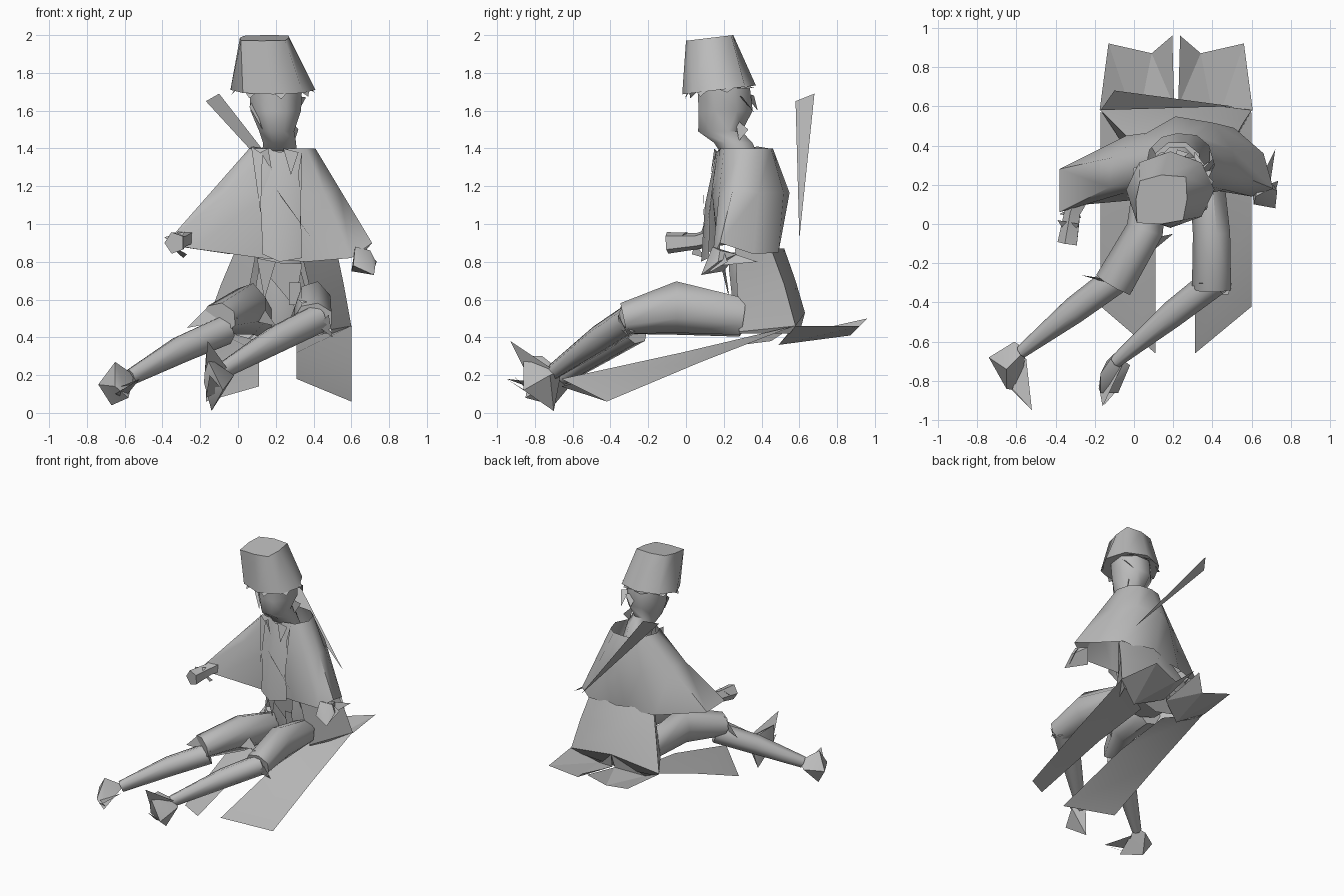
import bpy, bmesh, math
from mathutils import Vector

grey = bpy.data.materials.new("plain grey")
grey.diffuse_color = (0.5, 0.5, 0.5, 1)


def finish(name, bm, angle=40):
    """Turn a bmesh into a named, smooth-by-angle object."""
    bmesh.ops.recalc_face_normals(bm, faces=bm.faces)
    me = bpy.data.meshes.new(name)
    bm.to_mesh(me)
    bm.free()
    ob = bpy.data.objects.new(name, me)
    bpy.context.collection.objects.link(ob)
    me.materials.append(grey)
    bpy.ops.object.select_all(action='DESELECT')
    ob.select_set(True)
    bpy.context.view_layer.objects.active = ob
    bpy.ops.object.shade_smooth_by_angle(angle=math.radians(angle))
    return ob


def loft(name, rings, closed=True, cap0=False, cap1=False, angle=50):
    """Skin a series of point rows."""
    bm = bmesh.new()
    rows = [[bm.verts.new(p) for p in r] for r in rings]
    n = len(rows[0])
    for a, b in zip(rows, rows[1:]):
        for i in range(n if closed else n - 1):
            j = (i + 1) % n
            bm.faces.new((a[i], a[j], b[j], b[i]))
    if cap0:
        bm.faces.new(rows[0])
    if cap1:
        bm.faces.new(rows[-1])
    return finish(name, bm, angle)


def ellipse(cx, cy, z, rx, ry, n=8, tilt=0.0, phase=0.5):
    """Horizontal ring; tilt raises it towards the back."""
    out = []
    for i in range(n):
        t = 2 * math.pi * (i + phase) / n
        x, y = math.cos(t) * rx, math.sin(t) * ry
        out.append((cx + x, cy + y, z + y * tilt))
    return out


def tube(name, pts, radii, n=7):
    """Limb along a path with (side, up) radii at each point."""
    pts = [Vector(p) for p in pts]
    rings = []
    for i, p in enumerate(pts):
        d = (pts[min(i + 1, len(pts) - 1)] - pts[max(i - 1, 0)]).normalized()
        u = d.cross(Vector((0, 0, 1))).normalized()
        v = u.cross(d)
        a, b = radii[i]
        rings.append([p + u * a * math.cos(2 * math.pi * k / n)
                      + v * b * math.sin(2 * math.pi * k / n) for k in range(n)])
    return loft(name, rings, True, True, True, 60)


def hull(name, pts):
    bm = bmesh.new()
    for p in pts:
        bm.verts.new(p)
    r = bmesh.ops.convex_hull(bm, input=bm.verts)
    junk = [g for g in r["geom_interior"] + r["geom_unused"] if isinstance(g, bmesh.types.BMVert)]
    if junk:
        bmesh.ops.delete(bm, geom=list(set(junk)), context='VERTS')
    return finish(name, bm, 45)


def sheet(name, polys):
    """Loose flat plates."""
    bm = bmesh.new()
    for poly in polys:
        bm.faces.new([bm.verts.new(p) for p in poly])
    return finish(name, bm, 20)


# Hat: tapering bucket, round rim to squarish tilted top, ragged edge
crown = [(.27, .125), (.265, .24), (.14, .25), (.03, .22), (.01, .125), (.015, .005), (.14, .0), (.25, .02)]
loft("hat", [ellipse(.185, .175, 1.71, .225, .195, 8, .12, 0),
             [(x, y, 1.97 + .12 * y) for x, y in crown]], cap0=True, cap1=True, angle=60)
rim = []
for k in range(8):
    t = 2 * math.pi * k / 8 + .2
    a, b = t - .35, t + .35
    rim.append([(.185 + .2 * math.cos(a), .18 + .17 * math.sin(a), 1.72),
                (.185 + .2 * math.cos(b), .18 + .17 * math.sin(b), 1.73),
                (.185 + .225 * math.cos(t), .18 + .19 * math.sin(t), 1.69 + .03 * math.sin(t))])
sheet("hat_rim", rim)

# Head narrowing into the neck, with hair tufts
loft("head", [ellipse(.2, .2, 1.72, .15, .15),
              ellipse(.2, .21, 1.60, .145, .155),
              ellipse(.205, .18, 1.49, .10, .125),
              ellipse(.22, .25, 1.43, .095, .11),
              ellipse(.22, .30, 1.34, .10, .10)], cap0=True, cap1=True, angle=60)
sheet("hair_tufts", [[(.3, .28, 1.68), (.36, .3, 1.67), (.31, .37, 1.58)],
                     [(.27, .26, 1.56), (.32, .33, 1.50), (.3, .28, 1.44)],
                     [(.06, .12, 1.62), (.08, .16, 1.66), (.13, .08, 1.5)],
                     [(.2, .3, 1.7), (.28, .36, 1.68), (.22, .38, 1.6)]])

# Wide cape-like coat, from collar to hem
top = [(.09, .20, 1.40), (.06, .28, 1.40), (.08, .38, 1.41), (.14, .44, 1.4), (.22, .46, 1.4),
       (.32, .45, 1.4), (.38, .40, 1.4), (.41, .30, 1.4), (.36, .20, 1.4), (.28, .18, 1.4), (.18, .18, 1.4)]
hem = [(-.24, .10, .87), (-.38, .06, .90), (-.38, .28, .89), (-.04, .45, .84), (.2, .48, .84),
       (.51, .49, .85), (.66, .36, .84), (.71, .18, .90), (.60, .14, .82), (.36, .18, .80), (.12, .17, .82)]
bulge = {3: .02, 4: .08, 5: .05, 9: -.04, 10: -.04}
mid = []
for i, (p, q) in enumerate(zip(top, hem)):
    m = Vector(p).lerp(Vector(q), .42)
    m.y += bulge.get(i, 0)
    mid.append(m)
loft("coat", [top, mid, hem], angle=55)

# Shirt front, lapels and chest strap
loft("shirt_front", [[(.13, .2, 1.4), (.22, .16, 1.38), (.32, .2, 1.4)],
                     [(.12, .13, 1.12), (.22, .10, 1.1), (.33, .13, 1.12)],
                     [(.13, .11, .84), (.22, .08, .8), (.34, .12, .82)]], closed=False)
sheet("lapels", [[(.07, .18, 1.41), (.13, .16, 1.37), (.12, .11, 1.05)],
                 [(.34, .17, 1.39), (.32, .15, 1.28), (.33, .11, .98)],
                 [(.20, .09, 1.19), (.23, .09, 1.14), (.40, .10, .91)],
                 [(.12, .17, 1.38), (.18, .15, 1.28), (.16, .15, 1.40)],
                 [(.24, .15, 1.40), (.28, .13, 1.26), (.32, .16, 1.38)]])

# Waist and hips
loft("waist", [ellipse(.22, .32, .85, .12, .1), ellipse(.22, .32, .76, .12, .1),
               ellipse(.23, .37, .55, .17, .13), ellipse(.23, .38, .44, .15, .11)], cap1=True)
sheet("belt_flaps", [[(.1, .2, .8), (.34, .2, .79), (.3, .24, .56)],
                     [(.1, .2, .82), (.2, .18, .8), (.14, .23, .6)],
                     [(.27, .2, .69), (.33, .2, .69), (.33, .22, .57), (.27, .22, .57)]])

# Coat skirt around the seat, front edges folded in, tucked under below
loft("coat_skirt", [
    [(.10, .27, .87), (-.01, .42, .87), (.25, .52, .87), (.52, .45, .87), (.33, .26, .87)],
    [(.06, .28, .66), (-.09, .50, .68), (.22, .58, .70), (.56, .52, .68), (.38, .27, .66)],
    [(.02, .29, .43), (-.17, .58, .46), (.21, .63, .53), (.60, .58, .46), (.43, .28, .43)],
    [(.02, .29, .42), (-.12, .55, .42), (.215, .50, .37), (.55, .55, .42), (.43, .28, .42)]],
    closed=False, angle=30)

# Long coat tails running forward and jagged tail ends behind
for name, xo, xi, zi in (("left_tail", -.17, .11, .14), ("right_tail", .60, .31, .18)):
    loft(name, [[(xo, .57, .46), (xi, .45, .38)],
                [(xo, .08, .27), (xi, -.02, .32)],
                [(xo, -.42, .06), (xi, -.66, zi)]], closed=False)
ends = []
for s in (-1, 1):
    a, b, d, e, f, g = [(.215 + s * x, y, z) for x, y, z in (
        (.39, .58, .46), (.345, .92, .46), (.125, .87, .41), (.02, .96, .50), (.01, .60, .42), (.2, .49, .36))]
    ends += [[a, b, g], [b, d, g], [d, f, g], [d, e, f], [a, g, (.215, .63, .53)], [g, f, (.215, .63, .53)]]
sheet("tail_ends", ends)

# Thin blade slung across the back
sheet("back_blade", [[(-.17, .58, 1.65), (-.10, .68, 1.69), (.50, .60, .92)]])

# Legs: thigh, shin
legs = {
    "left": ([(.10, .30, .50), (.06, -.03, .55), (-.10, -.31, .50)],
             [(-.07, -.27, .44), (-.30, -.44, .34), (-.57, -.65, .19)]),
    "right": ([(.37, .30, .51), (.40, -.05, .56), (.40, -.33, .50)],
              [(.42, -.29, .50), (.20, -.46, .39), (-.09, -.70, .22)]),
}
for side, (thigh, shin) in legs.items():
    tube(side + "_thigh", thigh, [(.09, .10), (.10, .14), (.105, .085)])
    tube(side + "_shin", shin, [(.08, .08), (.072, .075), (.035, .045)])
sheet("knee_flaps", [[(-.27, -.26, .45), (0, -.34, .5), (-.14, -.28, .58)],
                     [(.06, -.08, .67), (.20, -.05, .46), (.02, -.2, .5)],
                     [(.32, -.3, .6), (.5, -.33, .42), (.47, -.3, .56)],
                     [(.42, -.36, .46), (.5, -.3, .40), (.48, -.36, .52)]])

# Pointed shoes
hull("left_shoe", [(-.74, -.68, .15), (-.65, -.74, .27), (-.61, -.60, .16), (-.55, -.64, .20),
                   (-.67, -.70, .04), (-.65, -.84, .14), (-.58, -.85, .08)])
sheet("left_toe", [[(-.62, -.84, .14), (-.52, -.95, .18), (-.55, -.68, .15)],
                   [(-.65, -.82, .1), (-.52, -.95, .18), (-.6, -.8, .08)]])
hull("right_shoe", [(-.18, -.84, .16), (-.17, -.76, .30), (-.10, -.66, .22), (-.02, -.72, .20),
                    (-.14, -.70, .01), (-.08, -.86, .12), (-.17, -.86, .30)])
sheet("right_toe", [[(-.18, -.82, .16), (-.16, -.93, .38), (-.06, -.72, .24)],
                    [(-.15, -.92, .2), (-.17, -.78, .08), (-.08, -.84, .12)]])

# Hands and cuffs
tube("left_cuff", [(-.24, .22, .95), (-.31, .06, .91), (-.335, -.10, .90)],
     [(.07, .06), (.045, .045), (.055, .06)], 5)
sheet("left_fingers", [[(-.39, .02, .93), (-.28, .0, .96), (-.33, -.08, .88)],
                       [(-.38, .05, .9), (-.27, .03, .84), (-.29, .1, .82)]])
hull("right_hand", [(.60, .20, .75), (.61, .10, .78), (.72, .08, .73), (.73, .17, .80),
                    (.62, .14, .88), (.70, .18, .86), (.66, .27, .84)])
sheet("right_fingers", [[(.66, .26, .84), (.72, .38, .80), (.69, .18, .78)],
                        [(.68, .2, .86), (.735, .22, .80), (.71, .12, .74)]])
